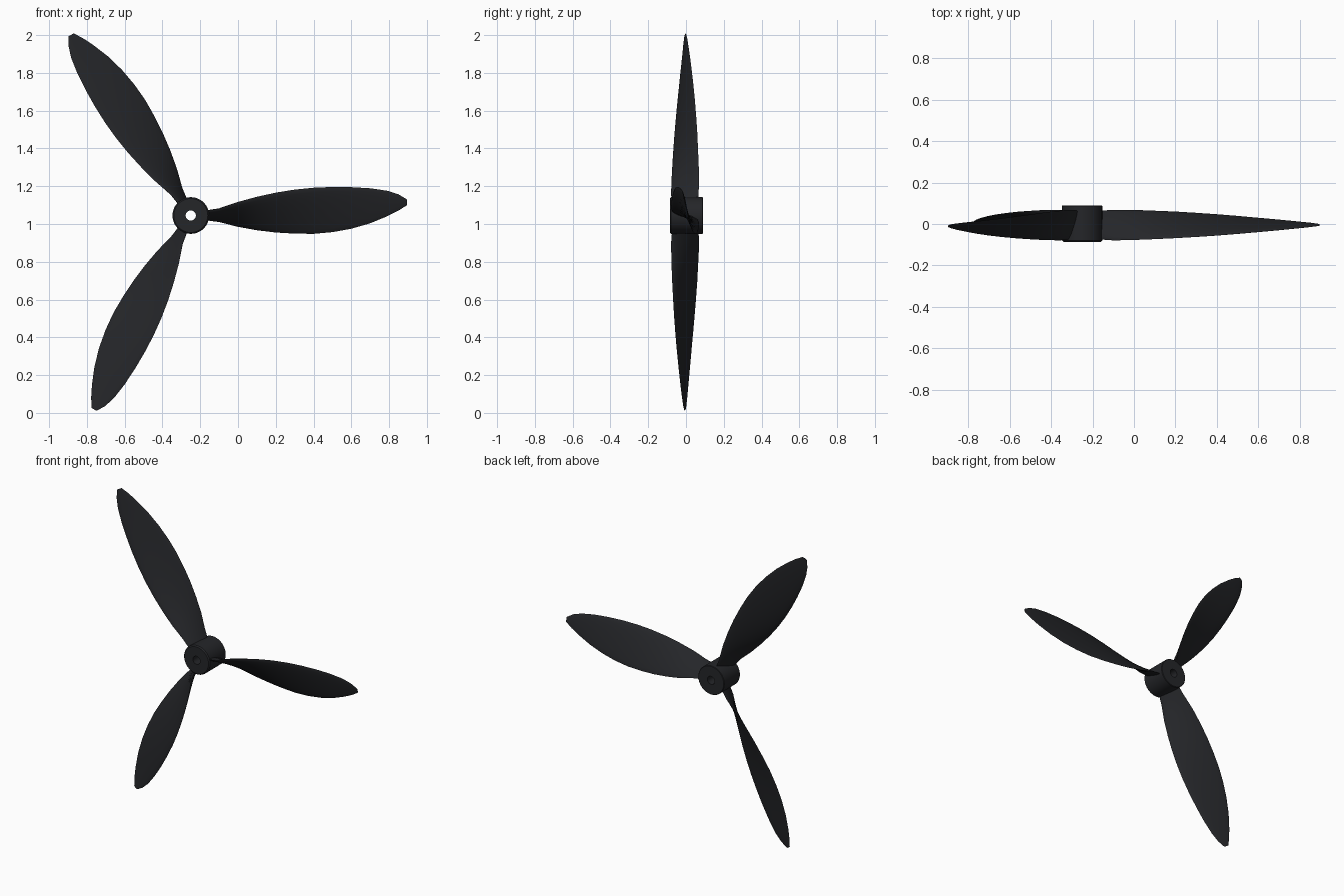
import bpy, bmesh, math
from mathutils import Matrix, Vector

if "Cube" in bpy.data.objects:
    bpy.data.objects.remove(bpy.data.objects["Cube"])

CENTRE = Vector((-0.25, 0, 1.045))

black = bpy.data.materials.new("black_plastic")
black.diffuse_color = (0.018, 0.019, 0.022, 1)
black.use_nodes = True
black.node_tree.nodes["Principled BSDF"].inputs["Base Color"].default_value = black.diffuse_color


def finish(bm, name, angle):
    bmesh.ops.recalc_face_normals(bm, faces=bm.faces)
    mesh = bpy.data.meshes.new(name)
    bm.to_mesh(mesh)
    bm.free()
    mesh.materials.append(black)
    ob = bpy.data.objects.new(name, mesh)
    bpy.context.collection.objects.link(ob)
    bpy.ops.object.select_all(action='DESELECT')
    ob.select_set(True)
    bpy.context.view_layer.objects.active = ob
    bpy.ops.object.shade_smooth_by_angle(angle=math.radians(angle))
    return ob


def skin(bm, loops, closed):
    """Bridge rings of points; closed joins the last ring to the first."""
    rings = [[bm.verts.new(p) for p in loop] for loop in loops]
    n = len(rings[0])
    pairs = list(zip(rings, rings[1:]))
    if closed:
        pairs.append((rings[-1], rings[0]))
    for a, b in pairs:
        for i in range(n):
            j = (i + 1) % n
            bm.faces.new((a[i], a[j], b[j], b[i]))
    if not closed:
        bm.faces.new(rings[0])
        bm.faces.new(rings[-1])


# Hub: turned sleeve with a through bore and eased rims, axis along y
profile = [(0.027, -0.086), (0.090, -0.086), (0.097, -0.079),
           (0.097, 0.087), (0.094, 0.090), (0.027, 0.090)]
SIDES = 48
hub = bmesh.new()
skin(hub, [[CENTRE + Vector((r * math.cos(t), y, r * math.sin(t)))
            for t in (2 * math.pi * i / SIDES for i in range(SIDES))]
           for r, y in profile], True)
finish(hub, "hub", 30)

# Blade stations: radius, upper edge z, lower edge z, upper edge y, lower edge y, thickness
stations = [
    (0.080, 0.024, -0.024, -0.074, 0.064, 0.024),
    (0.150, 0.036, -0.034, -0.079, 0.068, 0.024),
    (0.250, 0.072, -0.060, -0.077, 0.068, 0.024),
    (0.350, 0.099, -0.078, -0.073, 0.064, 0.023),
    (0.450, 0.121, -0.090, -0.068, 0.060, 0.022),
    (0.550, 0.137, -0.096, -0.062, 0.054, 0.021),
    (0.650, 0.147, -0.097, -0.055, 0.047, 0.020),
    (0.750, 0.151, -0.088, -0.047, 0.039, 0.018),
    (0.850, 0.150, -0.070, -0.038, 0.030, 0.016),
    (0.950, 0.144, -0.041, -0.029, 0.021, 0.013),
    (1.040, 0.131, -0.004, -0.020, 0.012, 0.010),
    (1.100, 0.112, 0.026, -0.014, 0.006, 0.008),
    (1.145, 0.085, 0.055, -0.008, 0.000, 0.004),
]
HALF = 10


def section(r, z0, z1, y0, y1, thick):
    """Thin aerofoil section running from the upper to the lower edge."""
    a, b = Vector((r, y0, z0)), Vector((r, y1, z1))
    normal = (b - a).cross(Vector((1, 0, 0))).normalized()
    points = []
    for i in range(2 * HALF):
        t = math.pi * i / HALF
        s = (1 - math.cos(t)) / 2
        offset = math.sin(t) * (1.15 - 0.45 * s) * thick / 2
        points.append(a.lerp(b, s) + normal * offset)
    return points


# Three blades spaced evenly around the hub axis
for k in range(3):
    turn = Matrix.Rotation(-k * 2 * math.pi / 3, 3, 'Y')
    blade = bmesh.new()
    skin(blade, [[CENTRE + turn @ p for p in section(*s)] for s in stations], False)
    finish(blade, f"blade_{k + 1}", 40)
